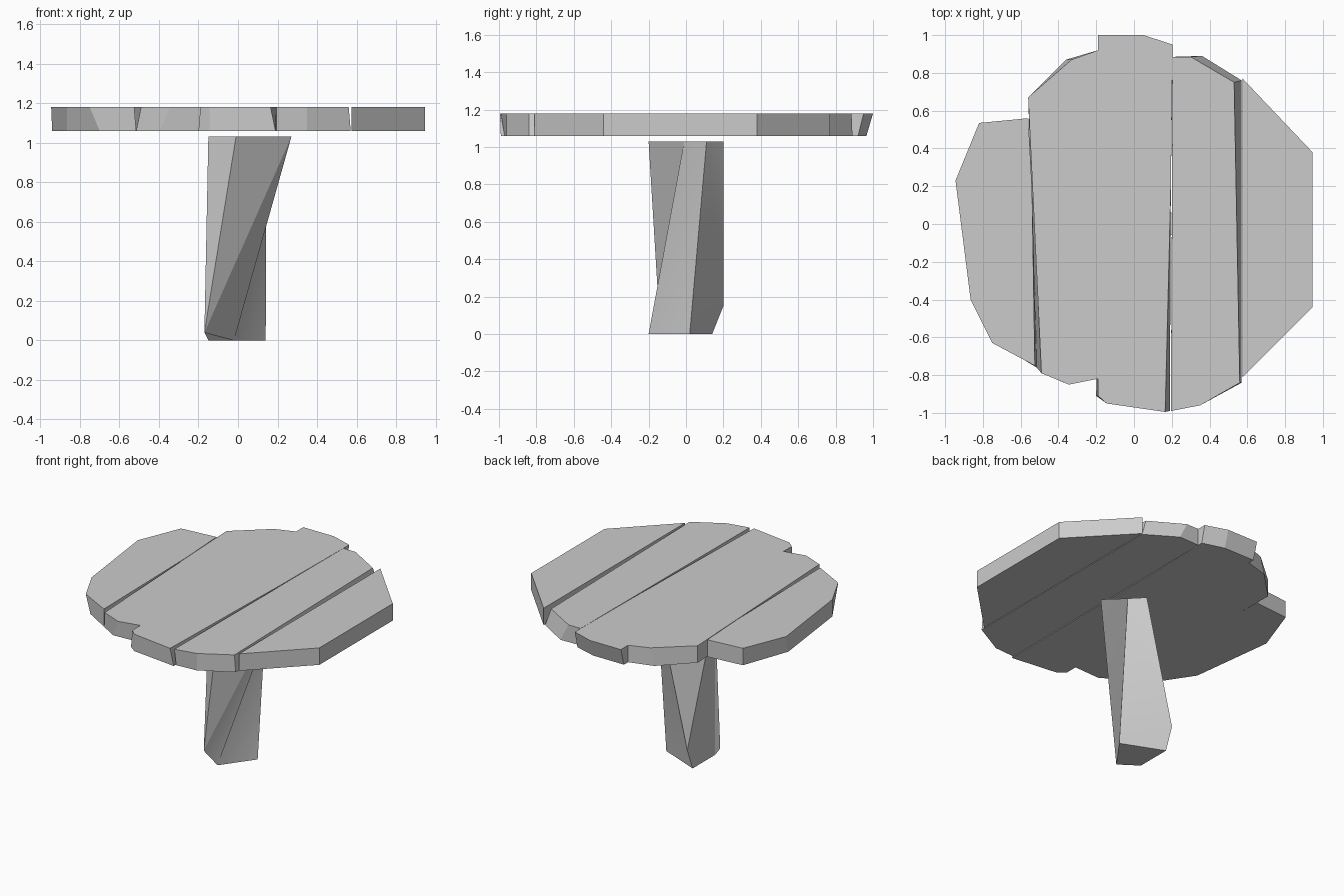
import bpy
from math import radians

if "Cube" in bpy.data.objects:
    bpy.data.objects.remove(bpy.data.objects["Cube"])


def make(name, verts, faces):
    mesh = bpy.data.meshes.new(name)
    mesh.from_pydata(verts, [], faces)
    mesh.update()
    ob = bpy.data.objects.new(name, mesh)
    bpy.context.collection.objects.link(ob)
    return ob


def plank(name, outline, z0=1.06, z1=1.18):
    # counter-clockwise outline; entries are (x, y) or (x, y, bottom x, bottom y)
    n = len(outline)
    low = [(p[-2], p[-1], z0) for p in outline]
    high = [(p[0], p[1], z1) for p in outline]
    faces = [tuple(reversed(range(n))), tuple(range(n, 2 * n))]
    faces += [(i, (i + 1) % n, n + (i + 1) % n, n + i) for i in range(n)]
    return make(name, low + high, faces)


# Table top: five rough planks
plank("plank_right", [(.575, -.81), (.945, -.44), (.945, .38), (.575, .77)])
plank("plank_inner_right", [
    (.195, -.99, .195, -.97), (.35, -.96), (.56, -.84, .57, -.84),
    (.53, .75, .57, .76), (.30, .885, .36, .89), (.205, .885)])
plank("plank_middle", [
    (-.19, -.91, -.20, -.91), (-.145, -.95), (.165, -.995, .19, -.99),
    (.195, .20), (.205, .95, .205, .92), (.05, 1.0, .05, .965),
    (-.19, 1.0, -.19, .965)])
plank("plank_inner_left", [
    (-.49, -.79, -.515, -.76), (-.345, -.85, -.395, -.83),
    (-.145, -.81, -.19, -.82), (-.15, -.67, -.18, -.67), (-.19, .92),
    (-.33, .87, -.36, .87), (-.56, .67)])
plank("plank_left", [
    (-.945, .23, -.94, .20), (-.865, -.40), (-.75, -.63, -.70, -.65),
    (-.525, -.75, -.515, -.76), (-.54, .19), (-.56, .56), (-.82, .535)])

# Twisted, roughly hewn pedestal
pts = {
    "t_front": (-.01, -.20, 1.03), "t_right": (.27, -.01, 1.03),
    "t_mid": (.145, .11, 1.03), "t_back": (.06, .20, 1.03),
    "t_left": (-.15, -.11, 1.03),
    "b_chip": (-.17, -.14, .04), "b_front": (-.02, -.20, 0),
    "b_right": (.14, .02, 0), "b_back": (-.15, .14, 0),
    "b_heel": (-.15, .20, .15), "b_left": (-.15, -.11, 0)}
order = list(pts)
walls = [
    "b_chip t_right t_front", "b_chip b_front t_mid t_right",
    "b_front b_right t_mid", "b_right b_back b_heel t_mid",
    "t_mid b_heel t_back", "t_back b_heel t_left",
    "b_heel b_back b_left t_left", "t_left b_left b_chip",
    "t_left b_chip t_front", "b_left b_front b_chip",
    "t_front t_right t_mid t_back t_left", "b_left b_back b_right b_front"]
leg = make("pedestal", list(pts.values()),
           [tuple(order.index(k) for k in w.split()) for w in walls])
bpy.context.view_layer.objects.active = leg
leg.select_set(True)
bpy.ops.object.shade_smooth_by_angle(angle=radians(20))
